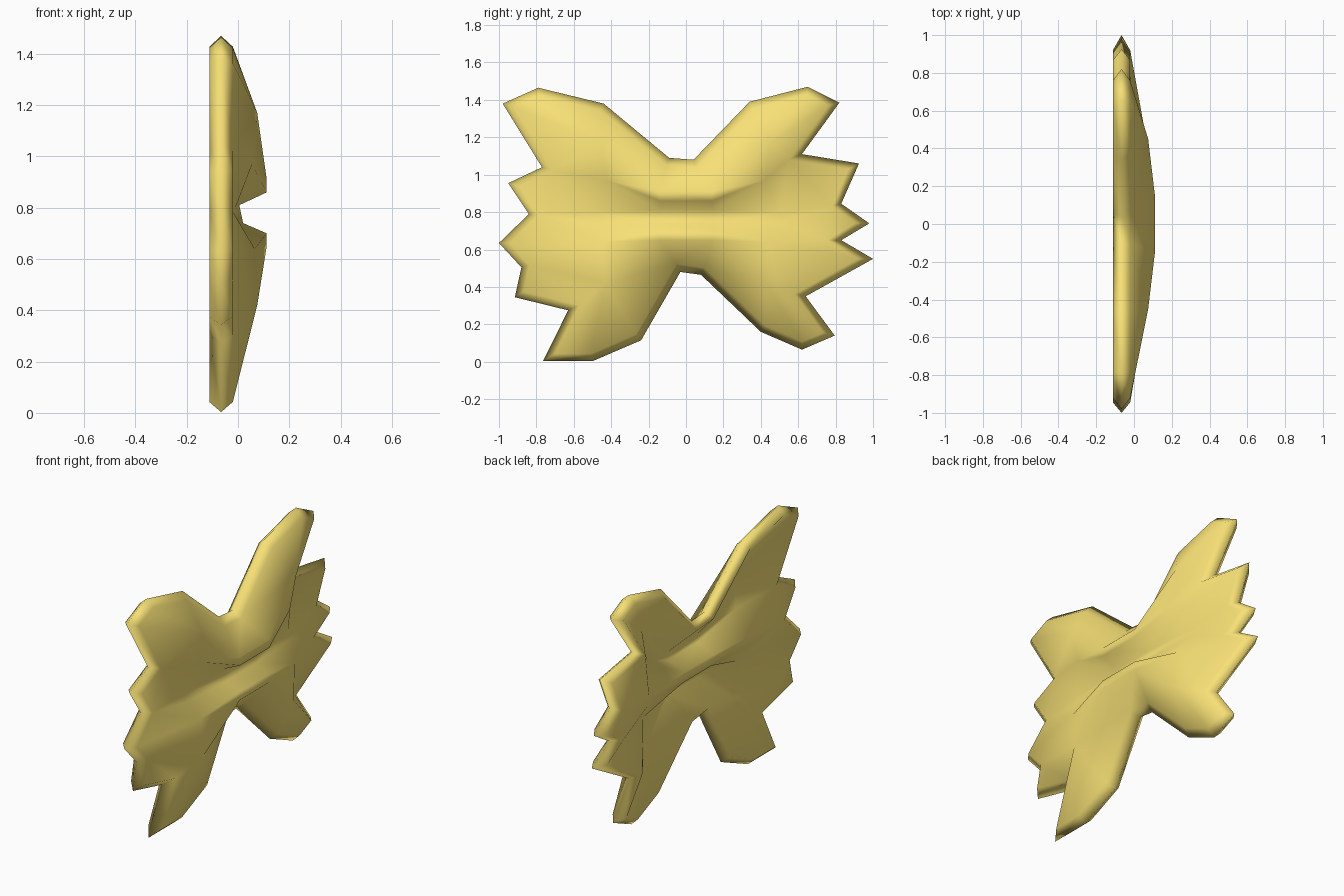
import bpy, bmesh, math
from mathutils import Vector
from mathutils.geometry import delaunay_2d_cdt

if "Cube" in bpy.data.objects:
    bpy.data.objects.remove(bpy.data.objects["Cube"])

# Ragged bow outline in (y, z), clockwise seen from +x
OUTLINE = [Vector(p) for p in (
    (-.98, 1.38), (-.79, 1.465), (-.44, 1.38), (-.09, 1.09), (.04, 1.08), (.34, 1.39),
    (.65, 1.47), (.82, 1.385), (.62, 1.11), (.925, 1.06), (.83, .845), (.98, .74),
    (.83, .65), (1.0, .55), (.64, .35), (.795, .14), (.62, .065), (.40, .16),
    (.08, .465), (-.03, .48), (-.24, .115), (-.50, .003), (-.765, .003), (-.63, .275),
    (-.915, .345), (-.88, .505), (-1.0, .635), (-.84, .79), (-.95, .955), (-.77, 1.04))]
BEVEL, RIM_X, HALF = 0.04, -0.066, 0.046


def inset(points, w):
    """Mitred inward offset of a clockwise loop."""
    result = []
    for i, p in enumerate(points):
        a = (p - points[i - 1]).normalized()
        b = (points[(i + 1) % len(points)] - p).normalized()
        n1, n2 = Vector((a.y, -a.x)), Vector((b.y, -b.x))
        result.append(p + (n1 + n2) * (w / (1 + n1.dot(n2))))
    return result


# Pleats mirrored across y = 0: (|y|, z, height) inner and outer points,
# then the rim corners (left, right) where the crease runs out
PLEATS = [
    ((.14, .91, .132), (.45, 1.17, .095), (0, 7)),
    ((.14, .86, .132), (.42, .97, .075), (29, 8)),
    ((.14, .81, .025), (.50, .80, .010), (27, 10)),
    ((.14, .74, .040), (.50, .745, .020), None),
    ((.14, .70, .132), (.45, .64, .085), (26, 13)),
    ((.14, .65, .132), (.43, .42, .095), (22, 15)),
]

border = inset(OUTLINE, BEVEL)
n = len(border)
points = list(border)
heights = [0.0] * n
edges = [(i, (i + 1) % n) for i in range(n)]
for inner, outer, corners in PLEATS:
    first = len(points)
    for side in (-1, 1):
        for y, z, h in (inner, outer):
            points.append(Vector((side * y, z)))
            heights.append(h)
    edges += [(first, first + 1), (first + 2, first + 3), (first, first + 2)]
    if corners:
        edges += [(first + 1, corners[0]), (first + 3, corners[1])]

# Triangulate the pleated sheet inside its border
cdt = delaunay_2d_cdt(points, edges, [], 1, 1e-5)
origin = [o[0] for o in cdt[3]]
faces = [[origin[i] for i in f] for f in cdt[2]]

# Front and back sheets joined by a pointed rim
bm = bmesh.new()
front = [bm.verts.new((RIM_X + HALF + h, p.x, p.y)) for p, h in zip(points, heights)]
back = [bm.verts.new((RIM_X - HALF + h, p.x, p.y)) for p, h in zip(points, heights)]
rim = [bm.verts.new((RIM_X, p.x, p.y)) for p in OUTLINE]
for f in faces:
    bm.faces.new([front[i] for i in f])
    bm.faces.new([back[i] for i in reversed(f)])
for i in range(n):
    j = (i + 1) % n
    bm.faces.new((front[i], front[j], rim[j], rim[i]))
    bm.faces.new((rim[i], rim[j], back[j], back[i]))
bmesh.ops.recalc_face_normals(bm, faces=bm.faces)

mesh = bpy.data.meshes.new("pleated_bow")
bm.to_mesh(mesh)
bm.free()
bow = bpy.data.objects.new("pleated_bow", mesh)
bpy.context.collection.objects.link(bow)

# Gold colour and fully smooth shading
gold = bpy.data.materials.new("gold")
gold.diffuse_color = (0.93, 0.75, 0.18, 1)
gold.use_nodes = True
gold.node_tree.nodes["Principled BSDF"].inputs["Base Color"].default_value = gold.diffuse_color
mesh.materials.append(gold)
bpy.context.view_layer.objects.active = bow
bow.select_set(True)
bpy.ops.object.shade_smooth()
